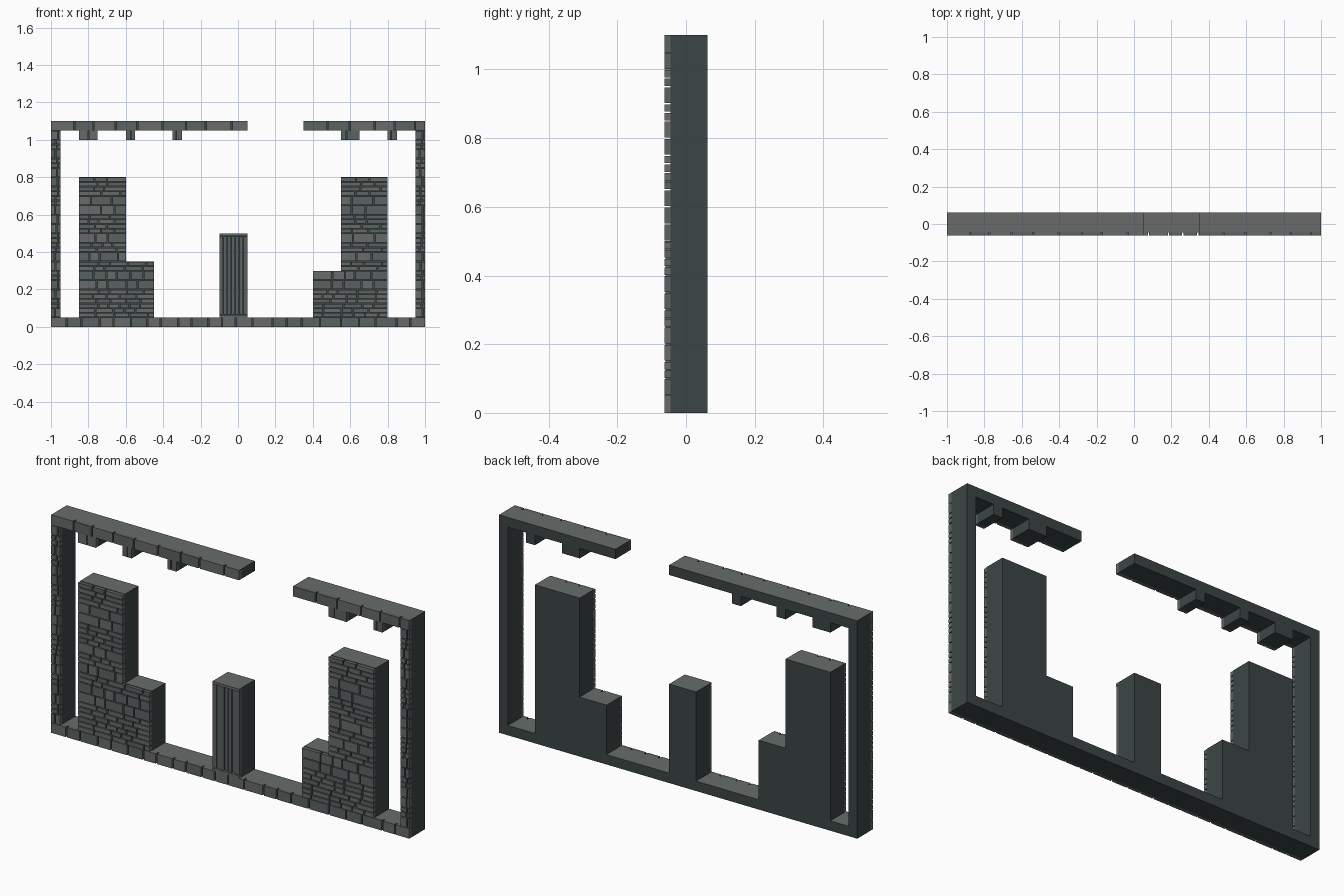
import bpy, bmesh, random

if "Cube" in bpy.data.objects:
    bpy.data.objects.remove(bpy.data.objects["Cube"])

random.seed(7)
FRONT, FACE, BACK = -0.0625, -0.045, 0.0625   # stone front, mortar face, rear
GAP = 0.0035                                  # half of the joint is taken off each side


def material(name, rgb):
    m = bpy.data.materials.new(name)
    m.diffuse_color = (*rgb, 1)
    m.use_nodes = True
    m.node_tree.nodes["Principled BSDF"].inputs["Base Color"].default_value = m.diffuse_color
    return m


MORTAR = material("dark_mortar", (0.045, 0.06, 0.06))
STONE = material("grey_stone", (0.135, 0.148, 0.143))
SLATE = material("blue_grey_stone", (0.105, 0.122, 0.122))


def finish(bm, name):
    bmesh.ops.recalc_face_normals(bm, faces=bm.faces)
    mesh = bpy.data.meshes.new(name)
    bm.to_mesh(mesh)
    bm.free()
    for m in (MORTAR, STONE, SLATE):
        mesh.materials.append(m)
    obj = bpy.data.objects.new(name, mesh)
    bpy.context.collection.objects.link(obj)
    return obj


def backing(name, outline):
    """Extrude an x-z outline to full depth; upward faces are stone coloured."""
    bm = bmesh.new()
    face = bm.faces.new([bm.verts.new((x, FACE, z)) for x, z in outline])
    new = bmesh.ops.extrude_face_region(bm, geom=[face])["geom"]
    bmesh.ops.translate(bm, vec=(0, BACK - FACE, 0),
                        verts=[g for g in new if isinstance(g, bmesh.types.BMVert)])
    bmesh.ops.recalc_face_normals(bm, faces=bm.faces)
    for f in bm.faces:
        f.material_index = 1 if f.normal.z > 0.9 else 0
    return finish(bm, name)


def block(bm, x0, x1, z0, z1, front=FRONT, mat=None):
    r = bmesh.ops.create_cube(bm, size=1)["verts"]
    for v in r:
        v.co = ((x0 + x1) / 2 + v.co.x * (x1 - x0),
                (front + FACE) / 2 + v.co.y * (FACE - front),
                (z0 + z1) / 2 + v.co.z * (z1 - z0))
    mat = mat or random.choice((1, 2))
    for f in {f for v in r for f in v.link_faces}:
        f.material_index = mat


def course(bm, x0, x1, z0, z1, wmin, wmax, trim=0.0):
    """One row of stones with random widths; outer ends stay flush."""
    cuts = [x0]
    while x1 - cuts[-1] > wmax:
        cuts.append(min(cuts[-1] + random.uniform(wmin, wmax), x1 - wmin * 0.6))
    cuts.append(x1)
    for a, b in zip(cuts, cuts[1:]):
        block(bm, a + (GAP if a > x0 else 0), b - (GAP if b < x1 else 0),
              z0 + trim, z1 - trim)


def wall(bm, x0, x1, z0, z1, thin, wmin, wmax):
    """Stack 0.05 courses; those listed in thin are split into two low ones."""
    for i in range(round(z0 / 0.05), round(z1 / 0.05)):
        z = i * 0.05
        if i in thin:
            course(bm, x0, x1, z, z + 0.025, wmin, wmax, 0.002)
            course(bm, x0, x1, z + 0.025, z + 0.05, wmin, wmax, 0.002)
        else:
            course(bm, x0, x1, z, z + 0.05, wmin, wmax, 0.002)


# Outer frame with a broken top beam and hanging stubs
left_stubs = [(-0.85, -0.75), (-0.6, -0.55), (-0.35, -0.3)]
right_stubs = [(0.55, 0.65), (0.8, 0.85)]


def underside(stubs):
    return [p for a, b in stubs for p in ((a, 1.05), (a, 1.0), (b, 1.0), (b, 1.05))]


backing("frame_backing",
        [(-1, 0), (1, 0), (1, 1.1), (0.35, 1.1), (0.35, 1.05)] + underside(right_stubs)
        + [(0.95, 1.05), (0.95, 0.05), (-0.95, 0.05), (-0.95, 1.05)]
        + underside(left_stubs) + [(0.05, 1.05), (0.05, 1.1), (-1, 1.1)])

bm = bmesh.new()
course(bm, -1, 1, 0, 0.05, 0.07, 0.115)
course(bm, -1, 0.05, 1.05, 1.1, 0.09, 0.14)
course(bm, 0.35, 1, 1.05, 1.1, 0.09, 0.14)
finish(bm, "base_and_beam_stones")

bm = bmesh.new()
for a, b in left_stubs + right_stubs:
    m = a + (b - a) * random.uniform(0.3, 0.6)
    block(bm, a, m - 0.002, 1.0, 1.05)
    block(bm, m + 0.002, b, 1.0, 1.05)
finish(bm, "stub_stones")

# Post facings
for name, x in (("left_post_stones", -1), ("right_post_stones", 0.95)):
    bm = bmesh.new()
    wall(bm, x, x + 0.05, 0.05, 1.05, {2, 5, 8, 9, 13, 14, 17, 19}, 0.02, 0.045)
    finish(bm, name)

# Stepped stone towers: tall part, then low step towards the middle
THIN = {1, 2, 3, 6, 8, 10, 11, 14, 15}
for name, out, mid, inn, low in (("left_tower", -0.85, -0.6, -0.45, 0.35),
                                 ("right_tower", 0.8, 0.55, 0.4, 0.3)):
    backing(name + "_backing", [(out, 0.05), (inn, 0.05), (inn, low), (mid, low),
                                (mid, 0.8), (out, 0.8)])
    bm = bmesh.new()
    wall(bm, min(out, inn), max(out, inn), 0.05, low, THIN, 0.05, 0.11)
    wall(bm, min(out, mid), max(out, mid), low, 0.8, THIN, 0.05, 0.12)
    finish(bm, name + "_stones")

# Fluted pillar with a cap and a foot
backing("pillar_backing", [(-0.1, 0.05), (0.05, 0.05), (0.05, 0.5), (-0.1, 0.5)])
bm = bmesh.new()
block(bm, -0.1, 0.05, 0.487, 0.5, mat=1)
block(bm, -0.1, 0.05, 0.05, 0.063, mat=1)
n = 7
for i in range(n):
    a = -0.1 + 0.15 * i / n
    block(bm, a + (0.0015 if i else 0), a + 0.15 / n - (0.0015 if i < n - 1 else 0),
          0.066, 0.484, -0.056 if i % 2 else -0.059, 2)
finish(bm, "pillar_facing")
